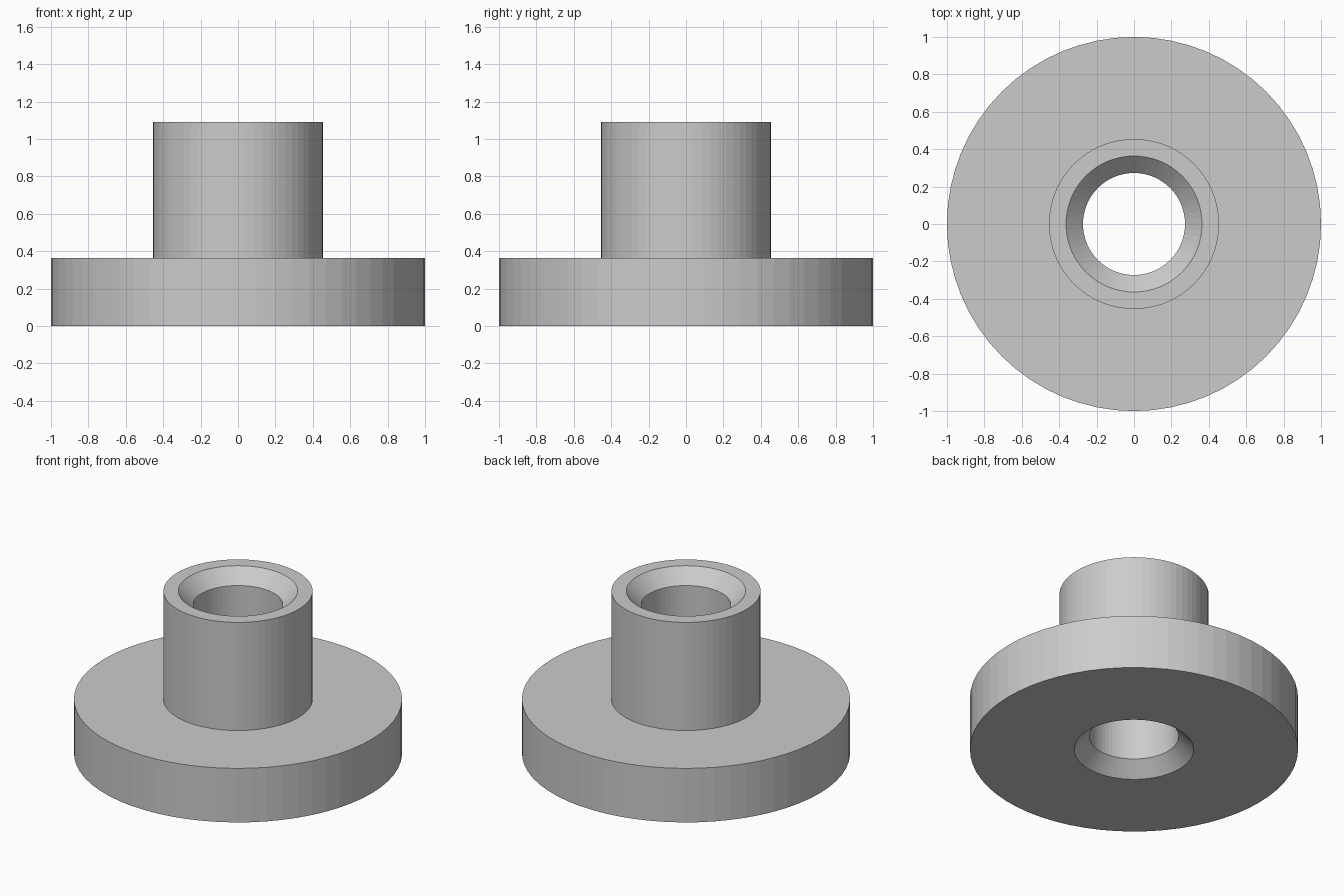
import bpy
import bmesh
import math
from mathutils import Vector

cube = bpy.data.objects.get("Cube")
if cube:
    bpy.data.objects.remove(cube, do_unlink=True)

SEGMENTS = 64
UNIT = 1 / 11  # the flange radius is eleven units

grey = bpy.data.materials.new("plain_grey")
grey.use_nodes = True
colour = (0.6, 0.6, 0.6, 1)
grey.diffuse_color = colour
grey.node_tree.nodes["Principled BSDF"].inputs["Base Color"].default_value = colour


def lathe(name, profile, material):
    """Spin a closed (radius, height) profile around the z axis."""
    bm = bmesh.new()
    verts = [bm.verts.new((r * UNIT, 0, z * UNIT)) for r, z in profile]
    edges = [bm.edges.new((v, verts[(i + 1) % len(verts)])) for i, v in enumerate(verts)]
    bmesh.ops.spin(bm, geom=verts + edges, cent=Vector(), axis=Vector((0, 0, 1)),
                   angle=math.tau, steps=SEGMENTS, use_merge=True)
    bmesh.ops.remove_doubles(bm, verts=bm.verts, dist=0.0001)
    bmesh.ops.recalc_face_normals(bm, faces=bm.faces)
    mesh = bpy.data.meshes.new(name)
    bm.to_mesh(mesh)
    bm.free()
    mesh.materials.append(material)
    obj = bpy.data.objects.new(name, mesh)
    bpy.context.collection.objects.link(obj)
    return obj


# Flange and hub in one piece, with a through bore chamfered at both ends
lathe("flanged_bushing", [
    (4, 0), (11, 0), (11, 4),    # underside and flange rim
    (5, 4), (5, 12), (4, 12),    # hub wall and top ring
    (3, 11), (3, 1),             # upper chamfer, bore, lower chamfer
], grey)
